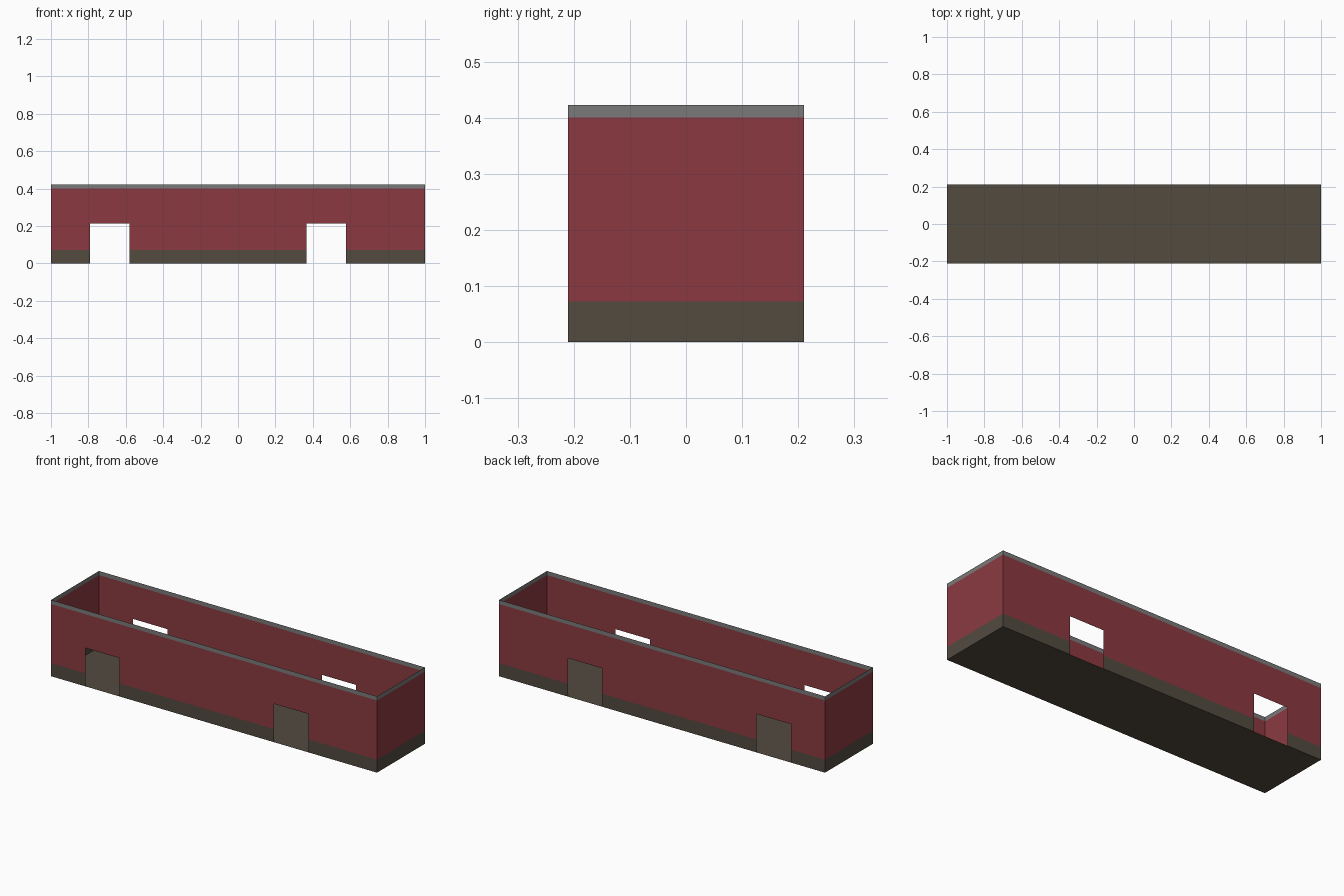
import bpy, bmesh

if "Cube" in bpy.data.objects:
    bpy.data.objects.remove(bpy.data.objects["Cube"])

HALF_X, HALF_Y = 1.0, 0.21
BASE_TOP, DOOR_TOP, WALL_TOP, TRIM_TOP = 0.072, 0.213, 0.40, 0.423
DOORS = [(-0.79, -0.58), (0.367, 0.578)]


def material(name, rgb):
    m = bpy.data.materials.new(name)
    m.diffuse_color = (*rgb, 1)
    m.use_nodes = True
    m.node_tree.nodes["Principled BSDF"].inputs["Base Color"].default_value = m.diffuse_color
    return m


brown = material("dark brown", (0.085, 0.069, 0.051))
red = material("brick red", (0.258, 0.042, 0.053))
grey = material("trim grey", (0.195, 0.195, 0.195))


def finish(name, bm, mat):
    bmesh.ops.remove_doubles(bm, verts=bm.verts, dist=1e-5)
    me = bpy.data.meshes.new(name)
    bm.to_mesh(me)
    bm.free()
    me.materials.append(mat)
    ob = bpy.data.objects.new(name, me)
    bpy.context.collection.objects.link(ob)
    return ob


def quad(bm, a, b, z0, z1):
    """Upright panel from plan point a to b, facing outward when run anticlockwise."""
    bm.faces.new([bm.verts.new(p) for p in
                  ((*a, z0), (*b, z0), (*b, z1), (*a, z1))])


def wall_ring(name, levels, mat):
    """Single-sheet ring of walls; long sides skip the doorways below DOOR_TOP."""
    bm = bmesh.new()
    xs = sorted([-HALF_X, HALF_X] + [x for d in DOORS for x in d])
    for z0, z1 in zip(levels, levels[1:]):
        for x0, x1 in zip(xs, xs[1:]):
            if (x0, x1) in DOORS and z0 < DOOR_TOP:
                continue
            quad(bm, (x0, -HALF_Y), (x1, -HALF_Y), z0, z1)
            quad(bm, (x1, HALF_Y), (x0, HALF_Y), z0, z1)
        quad(bm, (HALF_X, -HALF_Y), (HALF_X, HALF_Y), z0, z1)
        quad(bm, (-HALF_X, HALF_Y), (-HALF_X, -HALF_Y), z0, z1)
    return finish(name, bm, mat)


# Walls in three coloured bands
wall_ring("base_band", [0, BASE_TOP], brown)
wall_ring("walls", [BASE_TOP, DOOR_TOP, WALL_TOP], red)
wall_ring("top_trim", [WALL_TOP, TRIM_TOP], grey)

# Floor sheet
bm = bmesh.new()
bm.faces.new([bm.verts.new((x * HALF_X, y * HALF_Y, 0))
              for x, y in ((-1, -1), (1, -1), (1, 1), (-1, 1))])
finish("floor", bm, brown)
